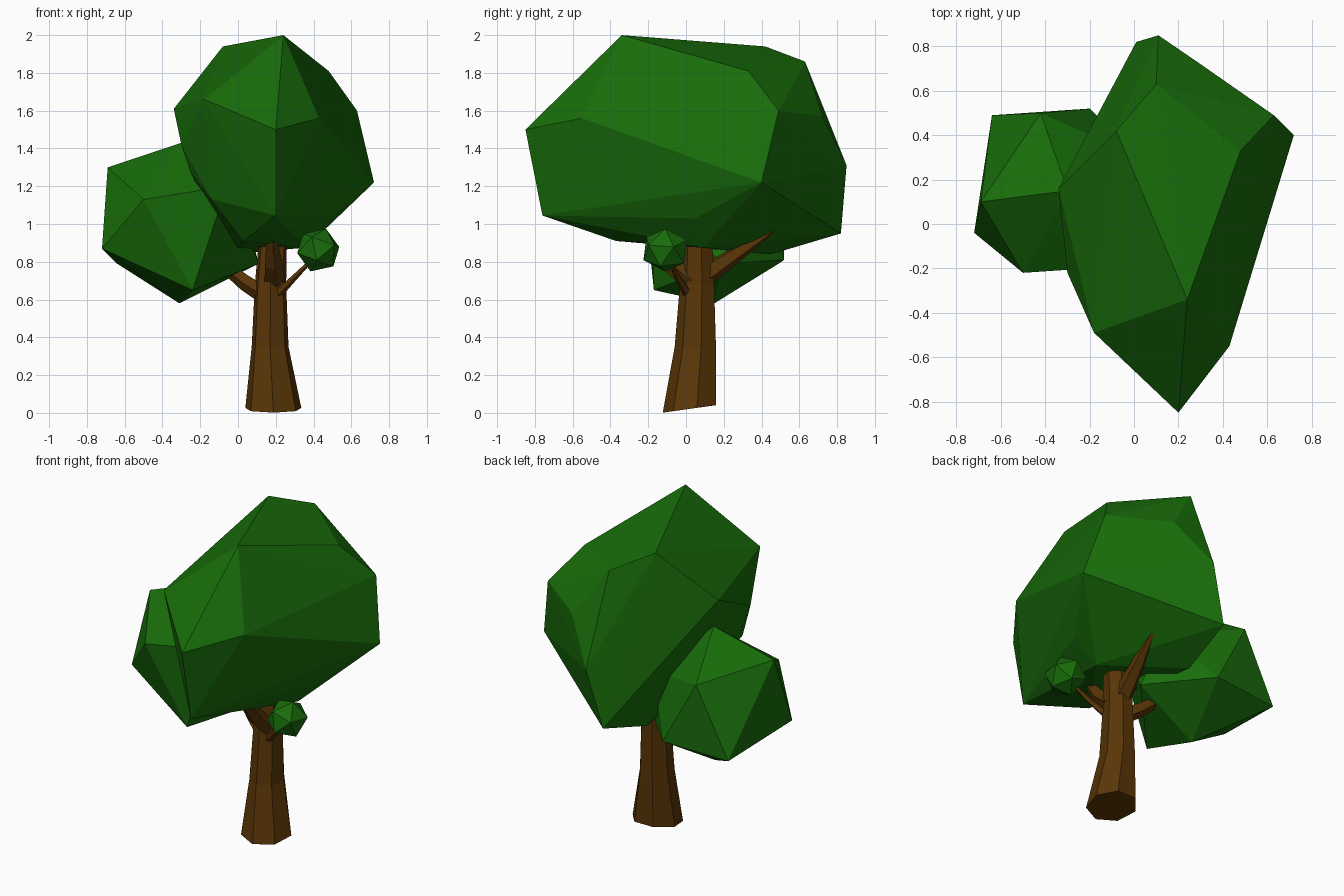
import bpy, bmesh, math
from mathutils import Vector, Matrix

if "Cube" in bpy.data.objects:
    bpy.data.objects.remove(bpy.data.objects["Cube"])


def material(name, color):
    m = bpy.data.materials.new(name)
    m.diffuse_color = (*color, 1)
    m.use_nodes = True
    m.node_tree.nodes["Principled BSDF"].inputs["Base Color"].default_value = m.diffuse_color
    return m


LEAF = material("leaf_green", (0.009, 0.15, 0.003))
BARK = material("bark_brown", (0.1, 0.036, 0.002))


def finish(bm, name, mat):
    bmesh.ops.recalc_face_normals(bm, faces=bm.faces)
    me = bpy.data.meshes.new(name)
    bm.to_mesh(me)
    bm.free()
    me.materials.append(mat)
    ob = bpy.data.objects.new(name, me)
    bpy.context.collection.objects.link(ob)
    return ob


def clump(name, points):
    """Faceted foliage: the hull around a few corner points."""
    bm = bmesh.new()
    for p in points:
        bm.verts.new(p)
    res = bmesh.ops.convex_hull(bm, input=bm.verts)
    loose = {g for g in res["geom_interior"] + res["geom_unused"]
             if isinstance(g, bmesh.types.BMVert)}
    bmesh.ops.delete(bm, geom=list(loose), context='VERTS')
    finish(bm, name, LEAF)


def loft(name, rings):
    """Skin a list of equal-sized point rings and cap both ends."""
    bm = bmesh.new()
    vs = [[bm.verts.new(p) for p in r] for r in rings]
    n = len(vs[0])
    for a, b in zip(vs, vs[1:]):
        for i in range(n):
            j = (i + 1) % n
            bm.faces.new((a[i], a[j], b[j], b[i]))
    bm.faces.new(vs[0])
    bm.faces.new(vs[-1])
    finish(bm, name, BARK)


def branch(name, path, sides=5):
    """Tapering limb along (point, radius) pairs."""
    d = Vector(path[-1][0]) - Vector(path[0][0])
    q = d.to_track_quat('Z', 'Y')
    rings = []
    for p, r in path:
        rings.append([Vector(p) + q @ Vector((r * math.cos(t), r * math.sin(t), 0))
                      for t in (math.tau * i / sides for i in range(sides))])
    loft(name, rings)


# Trunk: seven-sided, flared, with an uneven foot
trunk_rings = []
for z, cx, cy, rx, ry, tilt in [(0.022, 0.187, 0.025, 0.152, 0.148, 0.14),
                                (0.35, 0.17, 0.055, 0.1, 0.115, 0),
                                (0.68, 0.172, 0.063, 0.085, 0.095, 0),
                                (0.92, 0.185, 0.063, 0.076, 0.084, 0)]:
    ring = []
    for i in range(7):
        t = -math.pi / 2 + math.tau * i / 7
        y = ry * math.sin(t)
        ring.append((cx + rx * math.cos(t), cy + y, z + tilt * y))
    trunk_rings.append(ring)
loft("trunk", trunk_rings)

# Branches
branch("left_branch", [((0.15, 0.05, 0.62), 0.05), ((0.04, 0.1, 0.69), 0.045),
                       ((-0.1, 0.16, 0.8), 0.03)])
branch("right_branch", [((0.21, 0.01, 0.63), 0.026), ((0.29, -0.04, 0.71), 0.018),
                        ((0.42, -0.1, 0.84), 0.008)])
branch("back_branch", [((0.17, 0.09, 0.72), 0.06), ((0.2, 0.25, 0.83), 0.045),
                       ((0.25, 0.48, 0.98), 0.012)])
branch("front_branch", [((0.19, 0.03, 0.7), 0.06), ((0.185, -0.08, 0.79), 0.05),
                        ((0.175, -0.19, 0.93), 0.03)])

# Large crown
clump("main_crown", [
    (0.24, -0.34, 2.0), (0.2, -0.85, 1.5), (-0.18, -0.49, 1.66), (-0.08, 0.42, 1.94),
    (0.48, 0.33, 1.81), (0.3, 0.72, 1.57), (0.1, 0.63, 1.86), (0.63, 0.49, 1.6),
    (0.72, 0.4, 1.22), (0.43, -0.55, 1.56), (0.2, -0.76, 1.045), (-0.34, 0.16, 1.61),
    (0.11, 0.85, 1.31), (0.01, 0.82, 0.95), (0.49, 0.05, 1.03), (0.46, 0.5, 1.1),
    (-0.3, -0.22, 1.42), (-0.25, -0.2, 1.27), (-0.14, -0.37, 1.13),
    (0.03, -0.37, 0.91), (-0.04, 0.45, 0.84), (0.36, 0.09, 0.875)])

# Side crown
clump("left_crown", [
    (-0.69, 0.1, 1.3), (-0.72, -0.04, 0.87), (-0.5, -0.22, 1.13), (-0.24, -0.17, 0.65),
    (-0.31, 0.15, 0.58), (-0.64, 0.49, 0.79), (-0.42, 0.5, 1.22), (-0.2, 0.52, 0.81),
    (-0.3, 0.15, 1.43), (0.02, 0.3, 1.12), (0.11, 0.19, 0.79), (-0.06, -0.19, 1.2)])

# Small leaf tuft
bm = bmesh.new()
bmesh.ops.create_icosphere(
    bm, subdivisions=1, radius=0.12,
    matrix=Matrix.Translation((0.425, -0.11, 0.862)) @ Matrix.Diagonal((1, 1.08, 1, 1))
    @ Matrix.Rotation(0.35, 4, 'Y') @ Matrix.Rotation(0.4, 4, 'Z'))
finish(bm, "small_tuft", LEAF)
